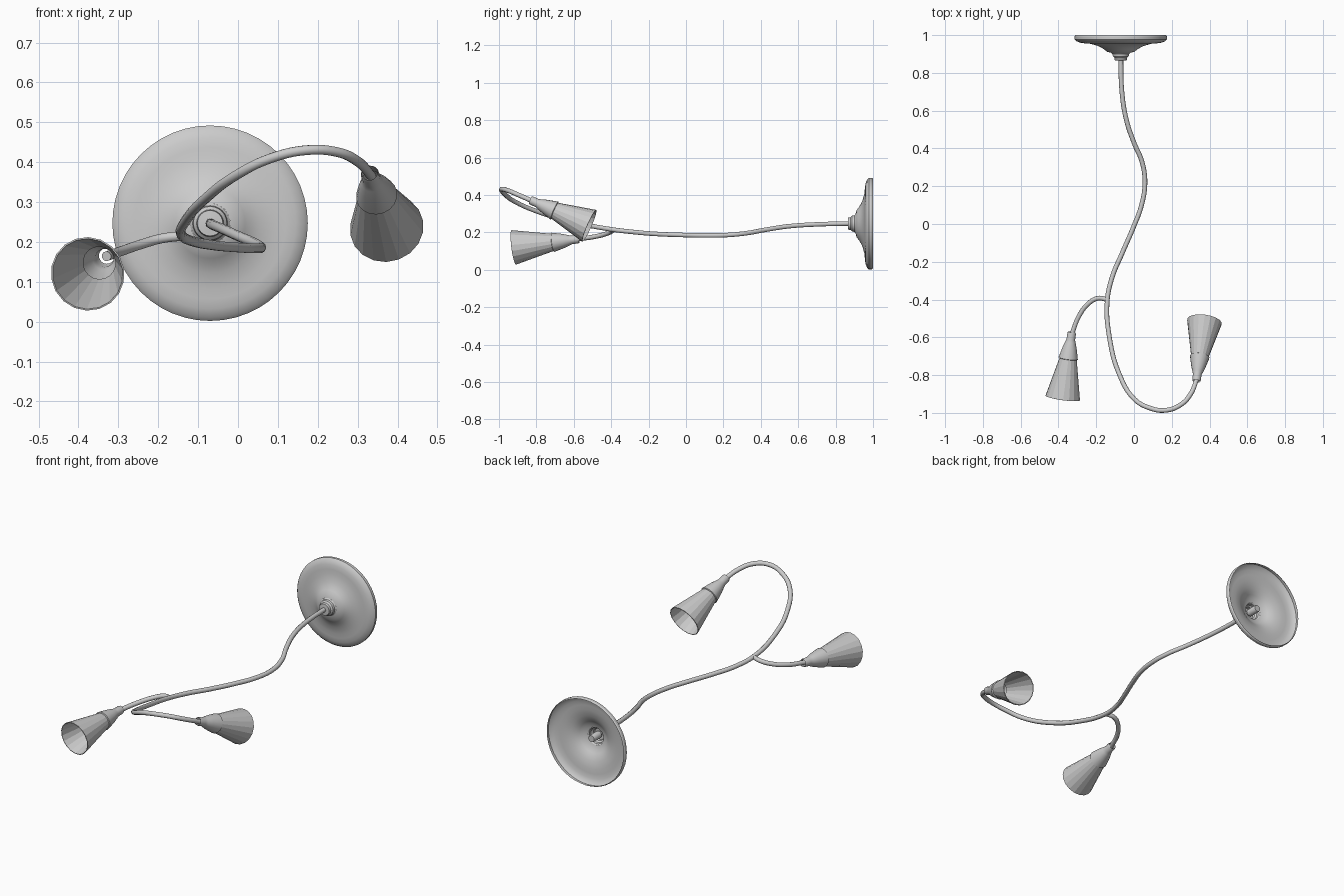
import bpy, bmesh, math
from mathutils import Vector

if "Cube" in bpy.data.objects:
    bpy.data.objects.remove(bpy.data.objects["Cube"])


def lathe(name, profile, start, direction, sides, smooth=30, thickness=0):
    """Revolve (radius, distance) pairs around an axis; the ends stay open."""
    rot = Vector((0, 0, 1)).rotation_difference(Vector(direction))
    bm = bmesh.new()
    rings = []
    for r, t in profile:
        ring = []
        for i in range(sides):
            a = 2 * math.pi * i / sides
            p = rot @ Vector((r * math.cos(a), r * math.sin(a), t))
            ring.append(bm.verts.new(Vector(start) + p))
        rings.append(ring)
    for a, b in zip(rings, rings[1:]):
        for i in range(sides):
            j = (i + 1) % sides
            bm.faces.new((a[i], a[j], b[j], b[i]))
    mesh = bpy.data.meshes.new(name)
    bm.to_mesh(mesh)
    bm.free()
    ob = bpy.data.objects.new(name, mesh)
    bpy.context.collection.objects.link(ob)
    if smooth:
        bpy.ops.object.select_all(action='DESELECT')
        ob.select_set(True)
        bpy.context.view_layer.objects.active = ob
        bpy.ops.object.shade_smooth_by_angle(angle=math.radians(smooth))
    if thickness:
        mod = ob.modifiers.new("thickness", 'SOLIDIFY')
        mod.thickness = thickness
    return ob


def rod(name, points, radius=0.0125):
    """Round rod along a smooth path."""
    cu = bpy.data.curves.new(name, 'CURVE')
    cu.dimensions = '3D'
    cu.bevel_depth = radius
    cu.bevel_resolution = 3
    cu.resolution_u = 6
    cu.use_fill_caps = True
    sp = cu.splines.new('BEZIER')
    sp.bezier_points.add(len(points) - 1)
    for bp, p in zip(sp.bezier_points, points):
        bp.co = p
        bp.handle_left_type = bp.handle_right_type = 'AUTO'
    ob = bpy.data.objects.new(name, cu)
    bpy.context.collection.objects.link(ob)
    return ob


def lamp_head(side, start, end):
    """Socket cap and faceted open shade pointing from start to end."""
    axis = Vector(end) - Vector(start)
    length = axis.length
    lathe(side + "_socket_cap",
          [(0.020, 0), (0.023, 0.008), (0.023, 0.04), (0.028, 0.055),
           (0.038, 0.085), (0.052, 0.142), (0.046, 0.145)],
          start, axis, 18)
    lathe(side + "_shade", [(0.045, 0.138), (0.093, length)],
          start, axis, 18, smooth=0, thickness=0.004)


# Hollow wall plate, revolved about the y axis from the wall forward
plate = (-0.07, 1.0, 0.247)
lathe("wall_plate",
      [(0.240, 0.0), (0.245, 0.008), (0.245, 0.022), (0.236, 0.032),
       (0.215, 0.040), (0.190, 0.044), (0.165, 0.045), (0.125, 0.056),
       (0.105, 0.065), (0.088, 0.076), (0.072, 0.088), (0.050, 0.094)],
      plate, (0, -1, 0), 48)

# Collar and fixing behind the plate
lathe("stem_collar",
      [(0.050, 0.094), (0.044, 0.100), (0.042, 0.112), (0.034, 0.120),
       (0.032, 0.133), (0.010, 0.135)],
      plate, (0, -1, 0), 24)
lathe("fixing_nut", [(0.0, 0.055), (0.018, 0.055), (0.020, 0.06),
                     (0.020, 0.12)], plate, (0, -1, 0), 16)

# Winding stem ending in the right lamp head
rod("main_stem", [
    (-0.070, 0.90, 0.248), (-0.064, 0.70, 0.243), (-0.040, 0.55, 0.233),
    (0.000, 0.43, 0.215), (0.042, 0.33, 0.197), (0.058, 0.22, 0.186),
    (0.040, 0.10, 0.184), (0.000, -0.01, 0.186), (-0.065, -0.16, 0.192),
    (-0.115, -0.28, 0.202), (-0.142, -0.41, 0.218), (-0.130, -0.60, 0.255),
    (-0.080, -0.79, 0.310), (0.000, -0.925, 0.370), (0.080, -0.973, 0.409),
    (0.170, -0.986, 0.430), (0.250, -0.955, 0.425), (0.300, -0.900, 0.402),
    (0.335, -0.815, 0.365)])

# Short branch ending in the left lamp head
rod("side_branch", [
    (-0.142, -0.400, 0.215), (-0.190, -0.393, 0.209), (-0.240, -0.420, 0.195),
    (-0.290, -0.485, 0.178), (-0.330, -0.585, 0.164)])

lamp_head("right", (0.330, -0.832, 0.373), (0.373, -0.517, 0.235))
lamp_head("left", (-0.329, -0.572, 0.165), (-0.377, -0.921, 0.120))
